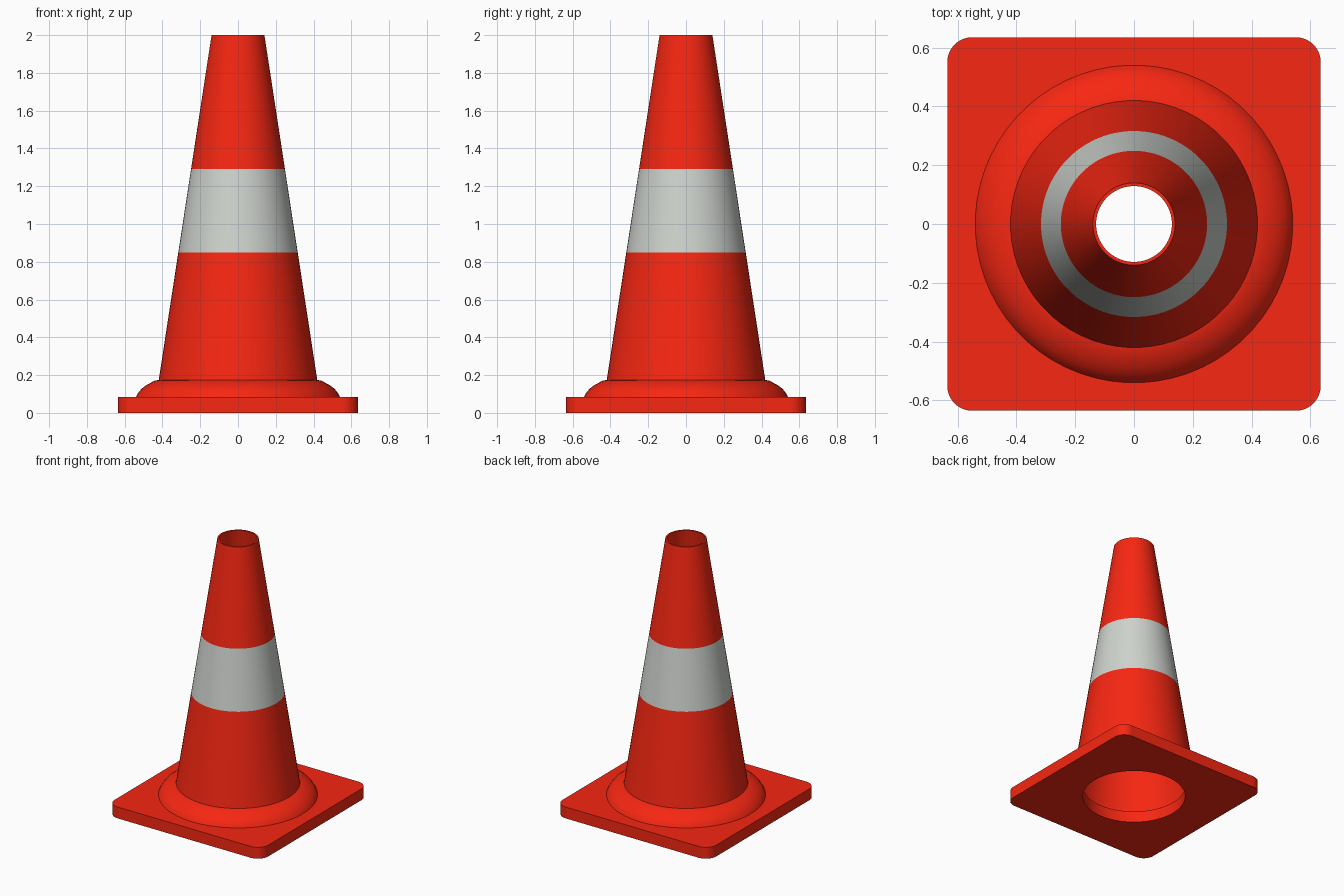
import bpy, bmesh, math

if "Cube" in bpy.data.objects:
    bpy.data.objects.remove(bpy.data.objects["Cube"])

SEG = 64


def material(name, color):
    m = bpy.data.materials.new(name)
    m.diffuse_color = (*color, 1)
    m.use_nodes = True
    m.node_tree.nodes["Principled BSDF"].inputs["Base Color"].default_value = m.diffuse_color
    return m


RED = material("cone_red", (0.93, 0.02, 0.006))
WHITE = material("band_white", (0.62, 0.65, 0.61))


def skin(name, rings, mat, closed=False):
    """Join successive rings of points with quads."""
    bm = bmesh.new()
    vs = [[bm.verts.new(p) for p in ring] for ring in rings]
    pairs = list(zip(vs, vs[1:])) + ([(vs[-1], vs[0])] if closed else [])
    for a, b in pairs:
        for i in range(SEG):
            j = (i + 1) % SEG
            bm.faces.new((a[i], a[j], b[j], b[i]))
    me = bpy.data.meshes.new(name)
    bm.to_mesh(me)
    bm.free()
    me.materials.append(mat)
    ob = bpy.data.objects.new(name, me)
    bpy.context.collection.objects.link(ob)
    bpy.ops.object.select_all(action='DESELECT')
    ob.select_set(True)
    bpy.context.view_layer.objects.active = ob
    bpy.ops.object.shade_smooth_by_angle(angle=math.radians(35))
    return ob


def circle(r, z):
    return [(r * math.cos(a), r * math.sin(a), z)
            for a in ((i + 0.5) * math.tau / SEG for i in range(SEG))]


def rounded_square(half, rad, z):
    n = SEG // 4
    pts = []
    for k in range(4):
        c = math.pi / 4 + k * math.pi / 2
        cx = (half - rad) * math.copysign(1, math.cos(c))
        cy = (half - rad) * math.copysign(1, math.sin(c))
        for i in range(n):
            a = (k + i / (n - 1)) * math.pi / 2
            pts.append((cx + rad * math.cos(a), cy + rad * math.sin(a), z))
    return pts


def lathe(name, profile, mat):
    return skin(name, [circle(r, z) for r, z in profile], mat)


def cone_r(z):
    return 0.42 - (z - 0.175) * 0.28 / 1.825


# square foot with a round opening
skin("base_plate", [rounded_square(0.635, 0.085, 0), rounded_square(0.635, 0.085, 0.085),
                    circle(0.356, 0.085), circle(0.356, 0)], RED, closed=True)

# rounded collar around the foot of the cone
lathe("collar", [(0.54, 0.085), (0.53, 0.105), (0.512, 0.127), (0.485, 0.148),
                 (0.44, 0.171), (0.418, 0.175)], RED)

# cone wall, with its reflective band
lathe("lower_cone", [(cone_r(0.17), 0.17), (cone_r(0.85), 0.85)], RED)
lathe("reflective_band", [(cone_r(0.85), 0.85), (cone_r(1.29), 1.29)], WHITE)

# upper cone, open rim and the inside wall
lathe("upper_cone", [(cone_r(1.29), 1.29), (0.14, 2.0), (0.129, 2.0),
                     (cone_r(0.085) - 0.012, 0.085)], RED)
